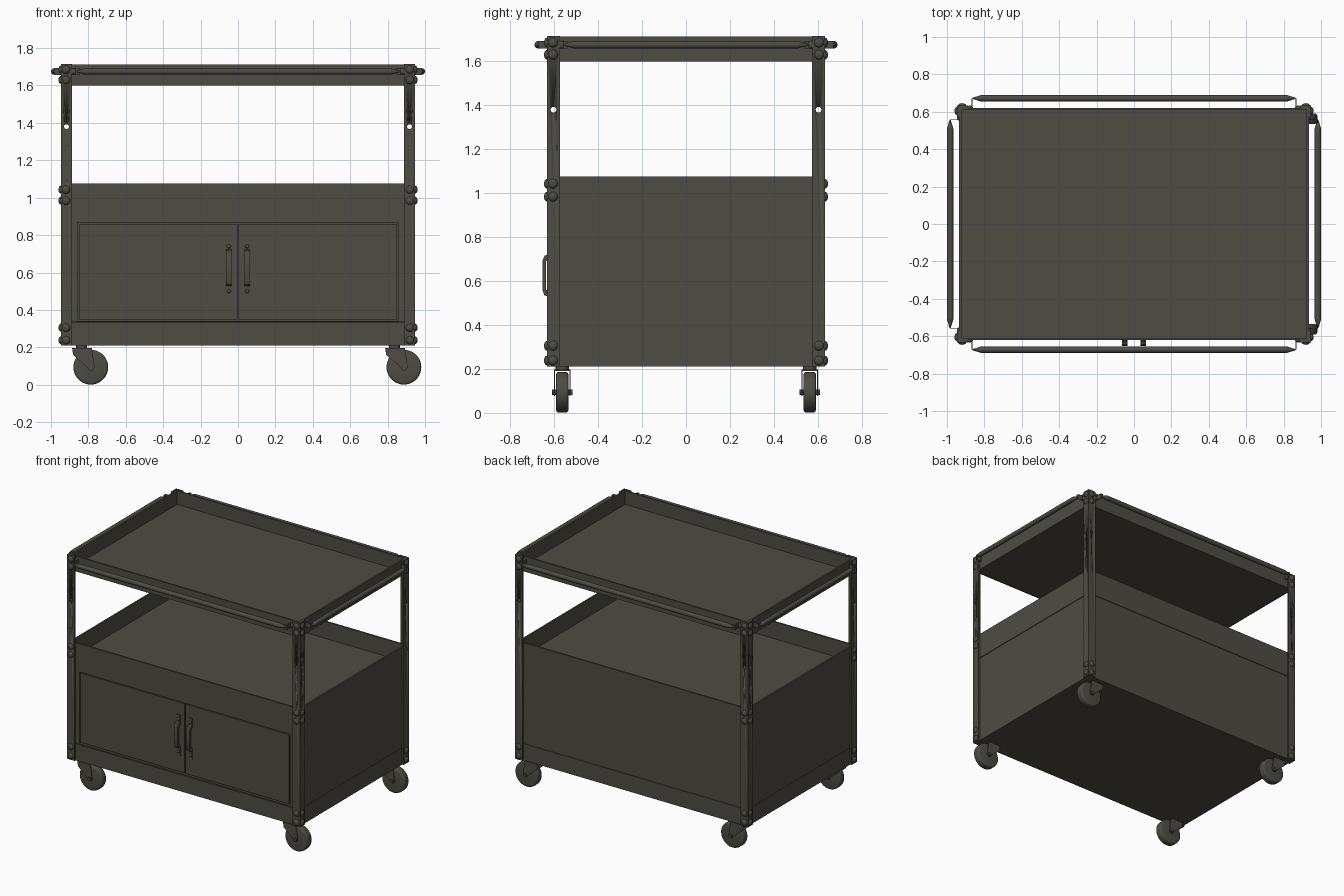
import bpy, bmesh, math
from mathutils import Matrix, Vector

cube = bpy.data.objects.get("Cube")
if cube:
    bpy.data.objects.remove(cube, do_unlink=True)

paint = bpy.data.materials.new("olive grey paint")
paint.use_nodes = True
COLOUR = (0.075, 0.072, 0.056, 1)
paint.diffuse_color = COLOUR
paint.node_tree.nodes["Principled BSDF"].inputs["Base Color"].default_value = COLOUR

X, Y = 0.947, 0.633          # outer faces of the posts
WX, WY = 0.935, 0.621        # outer faces of the sheet metal
LEG, T = 0.06, 0.012         # post leg width and sheet thickness
BOTTOM, TOP = 0.21, 1.715


def box(bm, x0, x1, y0, y1, z0, z1):
    size = Matrix.Diagonal((x1 - x0, y1 - y0, z1 - z0, 1))
    mid = Matrix.Translation(((x0 + x1) / 2, (y0 + y1) / 2, (z0 + z1) / 2))
    bmesh.ops.create_cube(bm, size=1, matrix=mid @ size)


def turn(axis):
    return Vector((0, 0, 1)).rotation_difference(Vector(axis)).to_matrix().to_4x4()


def rod(bm, centre, axis, r, length, r_end=None, sides=20):
    bmesh.ops.create_cone(bm, cap_ends=True, segments=sides, radius1=r,
                          radius2=r if r_end is None else r_end, depth=length,
                          matrix=Matrix.Translation(centre) @ turn(axis))


def dome(bm, centre, axis, r=0.022, height=0.013):
    m = Matrix.Translation(centre) @ turn(axis) @ Matrix.Diagonal((r, r, height, 1))
    bmesh.ops.create_uvsphere(bm, u_segments=14, v_segments=8, radius=1, matrix=m)


def prism(bm, points, offset):
    face = bm.faces.new([bm.verts.new(p) for p in points])
    out = bmesh.ops.extrude_face_region(bm, geom=[face])["geom"]
    bmesh.ops.translate(bm, vec=offset, verts=[v for v in out if isinstance(v, bmesh.types.BMVert)])


def finish(bm, name, bevel=0, segments=2):
    bmesh.ops.recalc_face_normals(bm, faces=bm.faces)
    mesh = bpy.data.meshes.new(name)
    bm.to_mesh(mesh)
    bm.free()
    mesh.materials.append(paint)
    ob = bpy.data.objects.new(name, mesh)
    bpy.context.collection.objects.link(ob)
    bpy.ops.object.select_all(action="DESELECT")
    ob.select_set(True)
    bpy.context.view_layer.objects.active = ob
    if bevel:
        mod = ob.modifiers.new("bevel", "BEVEL")
        mod.width, mod.segments, mod.limit_method = bevel, segments, "ANGLE"
        bpy.ops.object.modifier_apply(modifier=mod.name)
    bpy.ops.object.shade_smooth_by_angle(angle=math.radians(35))
    return ob


def tray(name, floor, low, high):
    """Open tray: a floor sheet and four thin upright walls."""
    bm = bmesh.new()
    box(bm, -WX + T, WX - T, -WY + T, WY - T, floor - T, floor)
    for s in (-1, 1):
        x0, x1 = sorted((s * WX, s * (WX - T)))
        y0, y1 = sorted((s * WY, s * (WY - T)))
        box(bm, x0, x1, -WY, WY, low, high)
        box(bm, -WX + T, WX - T, y0, y1, low, high)
    finish(bm, name)


# Shelves and base
tray("top_tray", 1.613, 1.6, TOP - 0.003)
tray("middle_tray", 0.95, 0.882, 1.075)
tray("base_tray", BOTTOM + T, BOTTOM, 0.332)

# Cabinet, very slightly recessed behind the trays
bm = bmesh.new()
box(bm, -WX + 0.005, WX - 0.005, -WY + 0.03, WY - 0.005, 0.225, 0.93)
finish(bm, "cabinet_body")
bm = bmesh.new()
box(bm, -0.93, 0.93, -WY, -WY + 0.03, 0.868, 0.885)
box(bm, -0.93, 0.93, -WY, -WY + 0.03, 0.336, 0.342)
for s in (-1, 1):
    x0, x1 = sorted((s * 0.857, s * 0.93))
    box(bm, x0, x1, -WY, -WY + 0.03, 0.336, 0.885)
finish(bm, "door_frame")

for side, s in (("right", -1), ("left", 1)):
    # Doors with a narrow gap all round
    bm = bmesh.new()
    x0, x1 = sorted((s * 0.004, s * 0.849))
    box(bm, x0, x1, -WY + 0.004, -WY + 0.032, 0.35, 0.86)
    finish(bm, side + "_door")

    # Arched pull with screwed feet
    bm = bmesh.new()
    face_y, out = -WY + 0.005, -0.652
    arch = [(face_y, 0.525), (out + 0.008, 0.535), (out, 0.555), (out, 0.695), (out + 0.008, 0.715),
            (face_y, 0.725), (face_y, 0.705), (out + 0.016, 0.69), (out + 0.016, 0.56), (face_y, 0.545)]
    prism(bm, [(s * 0.049 - 0.014, y, z) for y, z in arch], (0.028, 0, 0))
    for z in (0.5, 0.74):
        box(bm, s * 0.049 - 0.014, s * 0.049 + 0.014, -WY - 0.003, face_y, z - 0.03, z + 0.03)
        dome(bm, (s * 0.049, -WY - 0.003, z), (0, -1, 0), 0.011, 0.008)
    finish(bm, side + "_door_pull")

# Corner posts: angle iron with a hole in each leg, and their bolts
bm = bmesh.new()
for s in (-1, 1):
    rod(bm, (s * (X - LEG / 2), 0, 1.38), (0, 1, 0), 0.013, 2)
finish(bm, "hole_cutter_y")
bm = bmesh.new()
for s in (-1, 1):
    rod(bm, (0, s * (Y - LEG / 2), 1.38), (1, 0, 0), 0.013, 3)
finish(bm, "hole_cutter_x")
cutters = [bpy.data.objects["hole_cutter_y"], bpy.data.objects["hole_cutter_x"]]

for fb, sy in (("front", -1), ("back", 1)):
    for lr, sx in (("right", -1), ("left", 1)):
        bm = bmesh.new()
        angle = [(X, Y), (X - LEG, Y), (X - LEG, Y - T), (X - T, Y - T), (X - T, Y - LEG), (X, Y - LEG)]
        prism(bm, [(sx * x, sy * y, BOTTOM) for x, y in angle], (0, 0, TOP - BOTTOM))
        post = finish(bm, f"{fb}_{lr}_post")
        for cutter in cutters:
            mod = post.modifiers.new("holes", "BOOLEAN")
            mod.object, mod.operation, mod.solver = cutter, "DIFFERENCE", "EXACT"
            bpy.context.view_layer.objects.active = post
            bpy.ops.object.modifier_apply(modifier=mod.name)

        bm = bmesh.new()
        levels = [0.238, 0.305, 1.63, 1.685]
        if (sx, sy) != (1, 1):
            levels += [0.984, 1.043]
        for z in levels:
            dome(bm, (sx * (X - 0.028), sy * Y, z), (0, sy, 0))
            dome(bm, (sx * X, sy * (Y - 0.028), z), (sx, 0, 0))
        finish(bm, f"{fb}_{lr}_bolts")

        # Caster: plate, swivel stem, fork and trailing wheel
        px, cy, trail = sx * 0.837, sy * 0.563, 0.05
        wx, wz = px + trail, 0.094
        bm = bmesh.new()
        rod(bm, (px, cy, 0.203), (0, 0, 1), 0.03, 0.02)
        box(bm, px - 0.045, px + 0.045, cy - 0.037, cy + 0.037, 0.19, 0.197)
        cheek = [(px - 0.05, 0.197), (px + 0.055, 0.197), (px + 0.06, 0.165), (wx + 0.02, wz),
                 (wx + 0.01, wz - 0.017), (wx - 0.01, wz - 0.017), (wx - 0.02, wz), (px - 0.045, 0.16)]
        for s in (-1, 1):
            prism(bm, [(x, cy + s * 0.034, z) for x, z in cheek], (0, s * 0.004, 0))
        rod(bm, (wx, cy, wz), (0, 1, 0), 0.013, 0.092, sides=8)
        finish(bm, f"{fb}_{lr}_caster_fork")
        bm = bmesh.new()
        rod(bm, (wx, cy, wz), (0, 1, 0), 0.093, 0.056, sides=36)
        finish(bm, f"{fb}_{lr}_wheel", 0.012, 3)

for cutter in cutters:
    bpy.data.objects.remove(cutter, do_unlink=True)


# Push rails: bar with pointed ends on thin bent straps
def rail(name, out, along, half, wall, reach):
    o, a = Vector(out), Vector(along)
    z = Vector((0, 0, 1.675))
    bm = bmesh.new()
    rod(bm, o * reach + z, a, 0.017, 2 * (half - 0.05))
    for s in (-1, 1):
        rod(bm, o * reach + a * s * (half - 0.027) + z, a * s, 0.017, 0.046, 0.003)
        strap = [o * (wall - 0.005) + a * s * half, o * reach + a * s * half,
                 o * reach + a * s * (half - 0.02), o * (reach - 0.004) + a * s * (half - 0.02),
                 o * (reach - 0.004) + a * s * (half - 0.004), o * (wall - 0.005) + a * s * (half - 0.004)]
        prism(bm, [p + z - Vector((0, 0, 0.018)) for p in strap], (0, 0, 0.036))
        foot = o * wall + a * s * (half + 0.01) + z
        dome(bm, foot, o, 0.018, 0.012)
    finish(bm, name)


for s, fb, lr in ((-1, "front", "right"), (1, "back", "left")):
    rail(fb + "_rail", (0, s, 0), (1, 0, 0), 0.868, WY, 0.672)
    rail(lr + "_rail", (s, 0, 0), (0, 1, 0), 0.56, WX, 0.983)
